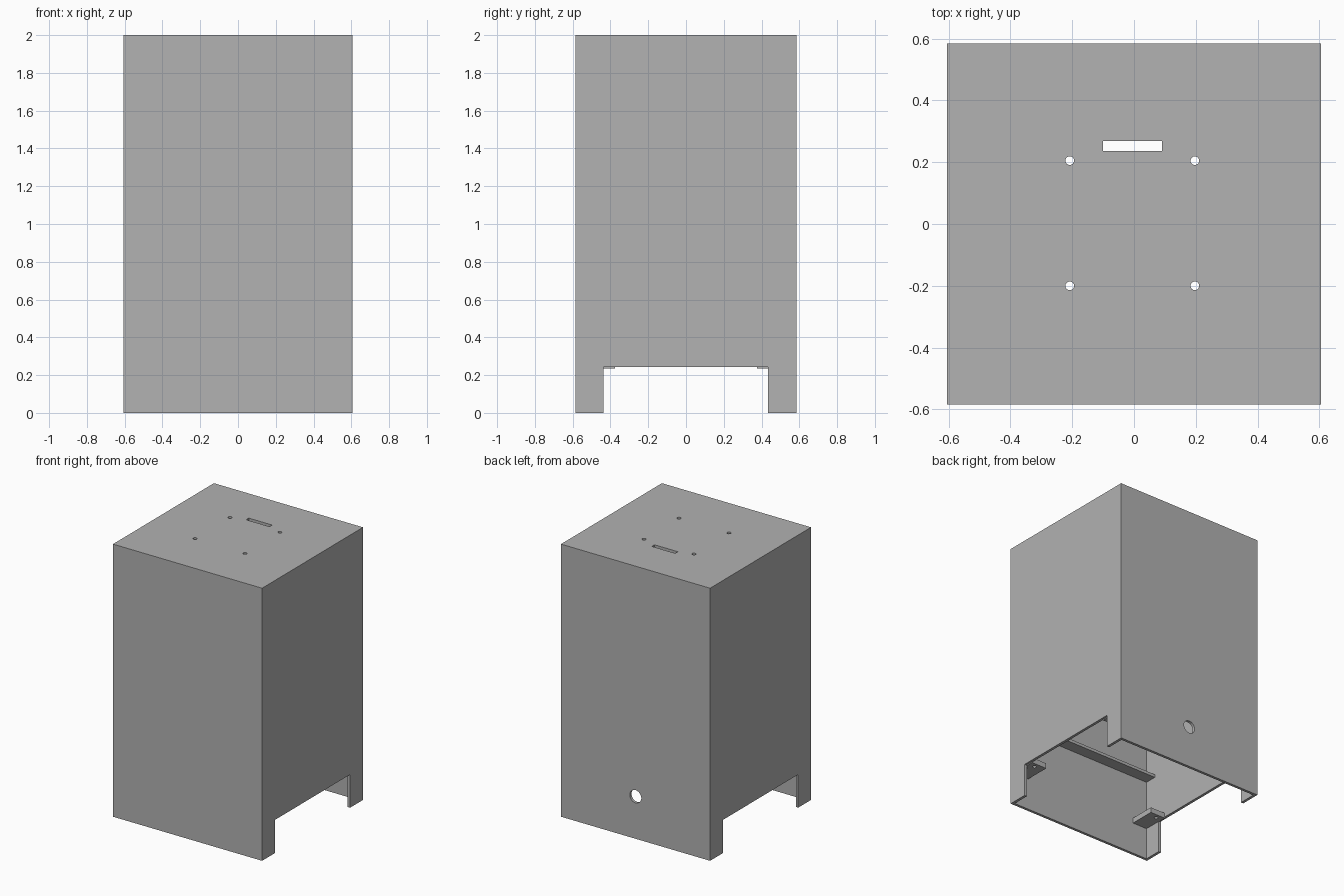
import bpy
import bmesh
from mathutils import Matrix, Vector

default = bpy.data.objects.get("Cube")
if default:
    bpy.data.objects.remove(default, do_unlink=True)

HX, HY, HEIGHT, WALL = 0.605, 0.585, 2.0, 0.02
IX, IY = HX - WALL, HY - WALL          # inner half sizes

grey = bpy.data.materials.new("plain_grey")
grey.use_nodes = True
colour = (0.445, 0.445, 0.445, 1)
grey.diffuse_color = colour
grey.node_tree.nodes["Principled BSDF"].inputs["Base Color"].default_value = colour


def make(name, bm):
    mesh = bpy.data.meshes.new(name)
    bm.to_mesh(mesh)
    bm.free()
    mesh.materials.append(grey)
    obj = bpy.data.objects.new(name, mesh)
    bpy.context.scene.collection.objects.link(obj)
    return obj


def box(name, low, high):
    low, high = Vector(low), Vector(high)
    bm = bmesh.new()
    place = Matrix.Translation((low + high) / 2) @ Matrix.Diagonal((high - low).to_4d())
    bmesh.ops.create_cube(bm, size=1, matrix=place)
    return make(name, bm)


def rod(name, centre, radius, depth, axis="Z"):
    bm = bmesh.new()
    turn = Matrix.Rotation(1.5707963, 4, "X") if axis == "Y" else Matrix()
    bmesh.ops.create_cone(bm, cap_ends=True, segments=24, radius1=radius, radius2=radius,
                          depth=depth, matrix=Matrix.Translation(centre) @ turn)
    return make(name, bm)


def cut(target, cutters):
    """Subtract every cutter, bake the result and discard the cutters."""
    for cutter in cutters:
        cutter.hide_render = True
        mod = target.modifiers.new("cut", "BOOLEAN")
        mod.operation = "DIFFERENCE"
        mod.solver = "EXACT"
        mod.object = cutter
    graph = bpy.context.evaluated_depsgraph_get()
    baked = bpy.data.meshes.new_from_object(target.evaluated_get(graph))
    target.modifiers.clear()
    target.data = baked
    for cutter in cutters:
        bpy.data.objects.remove(cutter, do_unlink=True)


# Hollow housing, open below, with a wide notch through both side walls
housing = box("housing", (-HX, -HY, 0), (HX, HY, HEIGHT))
cutters = [
    box("cavity_cutter", (-IX, -IY, -0.1), (IX, IY, HEIGHT - WALL)),
    box("notch_cutter", (-1, -0.437, -0.2), (1, 0.435, 0.243)),
    box("slot_cutter", (-0.1, 0.237, 1.9), (0.09, 0.268, 2.1)),
    rod("cable_hole_cutter", (0, HY, 0.31), 0.047, 0.2, "Y"),
]
for x in (-0.208, 0.197):
    for y in (-0.2, 0.205):
        cutters.append(rod("screw_hole_cutter", (x, y, HEIGHT), 0.014, 0.2))
cut(housing, cutters)

# Ledges along the inside of the front and back walls
for side, sy in (("front", -1), ("back", 1)):
    ys = sorted((sy * (IY + 0.005), sy * 0.476))
    box(side + "_ledge", (-IX - 0.005, ys[0], 0.6), (IX + 0.005, ys[1], 0.622))

# Drilled mounting tabs in the four lower corners
for side, sy in (("front", -1), ("back", 1)):
    for hand, sx in (("right", -1), ("left", 1)):
        xs = sorted((sx * (IX + 0.005), sx * (IX - 0.12)))
        ys = sorted((sy * (IY + 0.005), sy * (IY - 0.19)))
        tab = box(f"{side}_{hand}_tab", (xs[0], ys[0], 0.236), (xs[1], ys[1], 0.275))
        cut(tab, [rod("tab_hole_cutter", (sx * (IX - 0.045), sy * (IY - 0.155), 0.25), 0.013, 0.2)])
